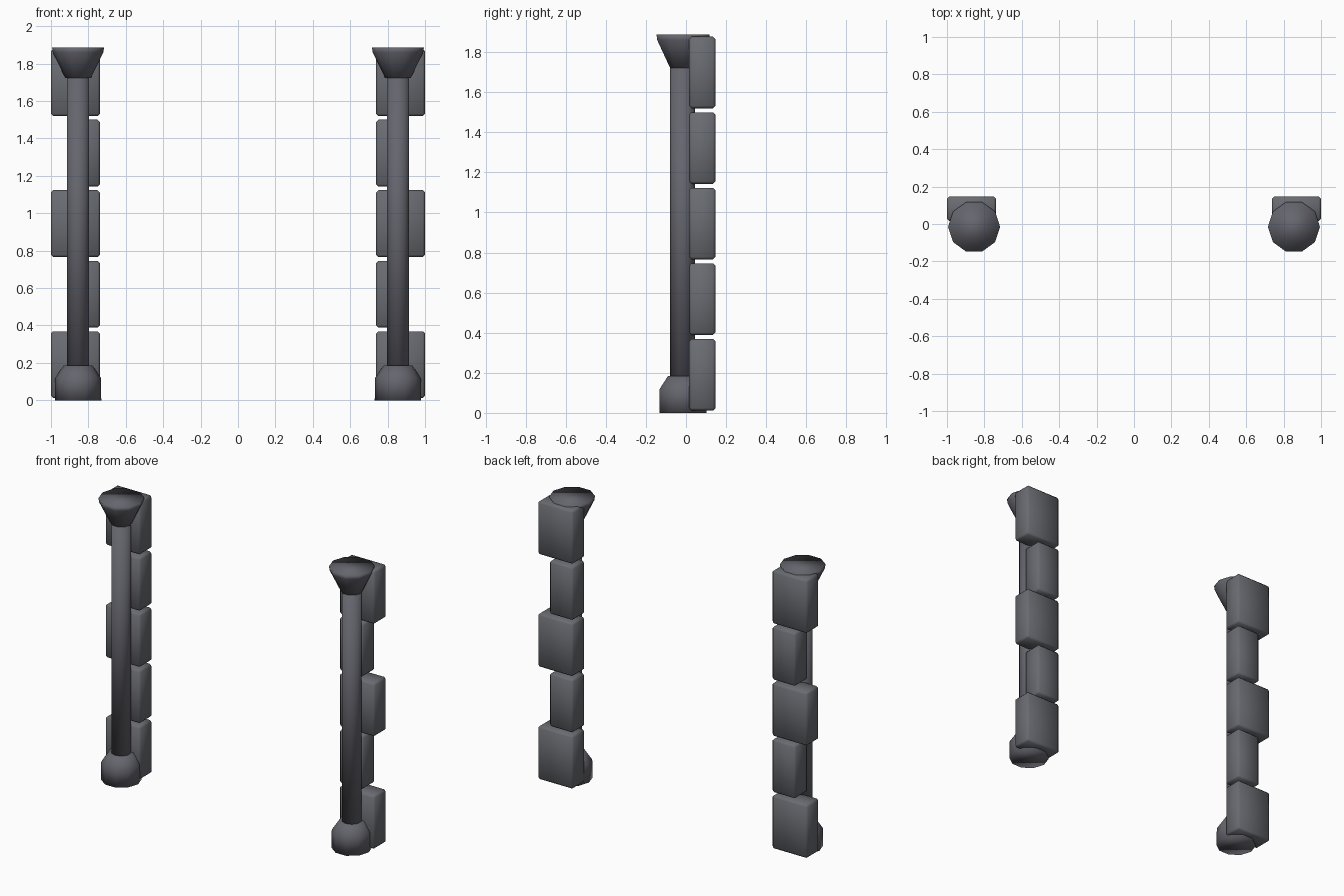
import bpy, bmesh, math
from mathutils import Matrix, Vector

if "Cube" in bpy.data.objects:
    bpy.data.objects.remove(bpy.data.objects["Cube"])

SIDES = 10
COL_X, COL_Y = 0.855, -0.015


def material(name, rgb):
    m = bpy.data.materials.new(name)
    m.diffuse_color = (*rgb, 1)
    m.use_nodes = True
    m.node_tree.nodes["Principled BSDF"].inputs["Base Color"].default_value = m.diffuse_color
    return m


COLUMN = material("column_grey", (0.13, 0.13, 0.155))
STONE = material("stone_grey", (0.14, 0.148, 0.165))


def finish(bm, name, mat):
    bmesh.ops.recalc_face_normals(bm, faces=bm.faces)
    me = bpy.data.meshes.new(name)
    bm.to_mesh(me)
    bm.free()
    me.materials.append(mat)
    for p in me.polygons:
        p.use_smooth = True
    ob = bpy.data.objects.new(name, me)
    bpy.context.collection.objects.link(ob)
    return ob


def turned(name, x, y, profile, turn=0.0):
    """Closed ten-sided turned part from (radius, height) pairs."""
    bm = bmesh.new()
    rings = []
    for r, z in profile:
        rings.append([bm.verts.new((x + r * math.cos(turn + math.tau * i / SIDES),
                                    y + r * math.sin(turn + math.tau * i / SIDES), z))
                      for i in range(SIDES)])
    for a, b in zip(rings, rings[1:]):
        for i in range(SIDES):
            j = (i + 1) % SIDES
            bm.faces.new((a[i], a[j], b[j], b[i]))
    bm.faces.new(rings[0])
    bm.faces.new(rings[-1])
    return finish(bm, name, COLUMN)


def block(name, lo, hi):
    """Stone block with a small chamfer baked in."""
    lo, hi = Vector(lo), Vector(hi)
    bm = bmesh.new()
    bmesh.ops.create_cube(bm, size=1, matrix=Matrix.Translation((lo + hi) / 2)
                          @ Matrix.Diagonal((*(hi - lo), 1)))
    bmesh.ops.bevel(bm, geom=bm.edges[:], offset=0.012, segments=1,
                    affect='EDGES', profile=0.5)
    return finish(bm, name, STONE)


for side, s in (("left", -1), ("right", 1)):
    # Column: base, shaft and flared capital
    turned(f"{side}_base", s * COL_X, COL_Y,
           [(0.124, 0), (0.122, 0.12), (0.078, 0.185)])
    turned(f"{side}_shaft", s * COL_X, COL_Y - 0.002,
           [(0.0625, 0.17), (0.0625, 1.74)], math.pi / 2)
    turned(f"{side}_capital", s * COL_X, COL_Y,
           [(0.068, 1.722), (0.135, 1.86), (0.139, 1.887)])
    # Alternating wide and narrow quoin blocks behind, flush on the inner edge
    for i in range(5):
        z = 0.012 + 0.377 * i
        outer = 1.0 if i % 2 == 0 else 0.913
        xs = sorted((s * 0.738, s * outer))
        block(f"{side}_quoin_{i + 1}", (xs[0], 0.016, z), (xs[1], 0.147, z + 0.357))
